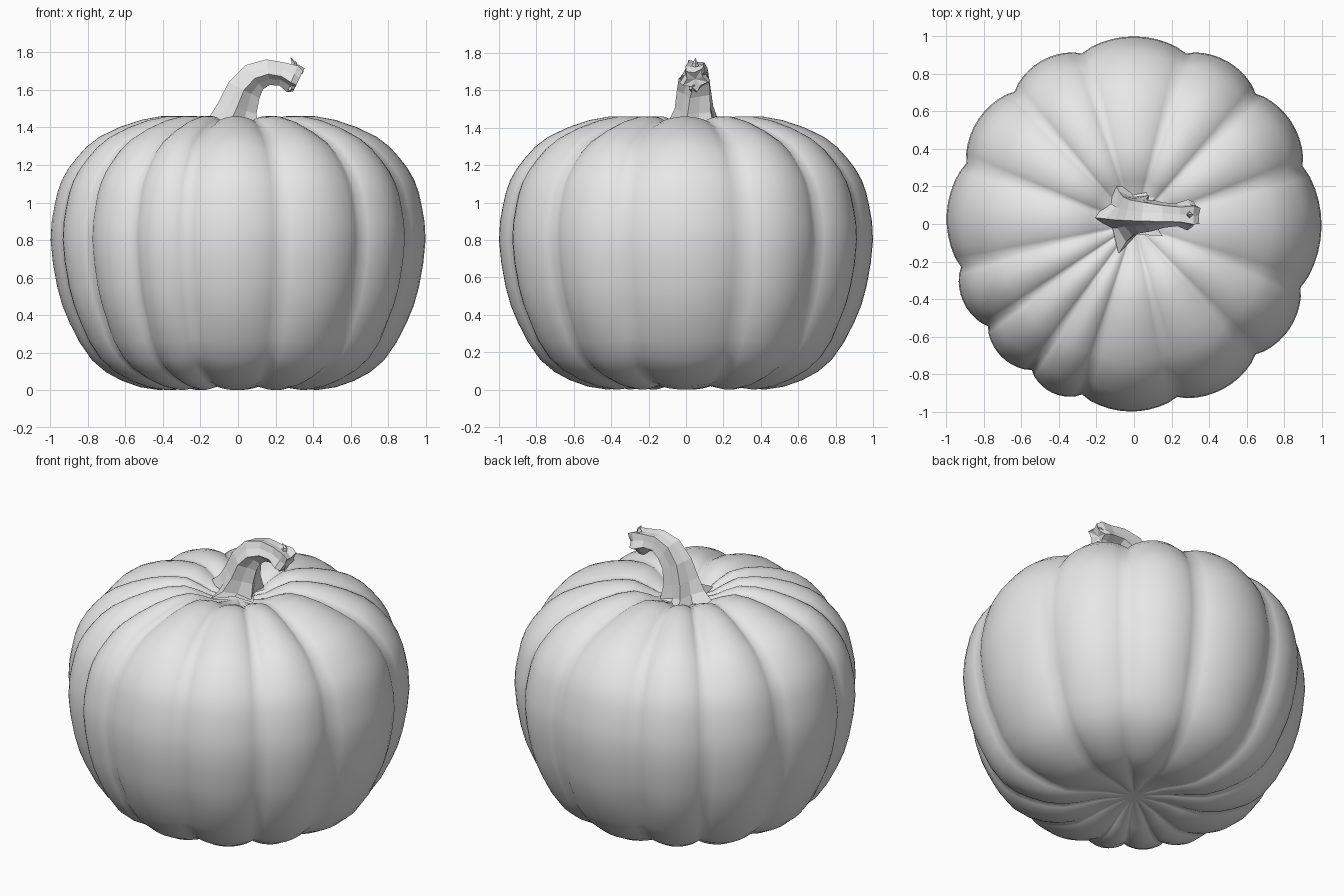
import bpy, bmesh, math, random
from mathutils import Vector

random.seed(4)
cube = bpy.data.objects.get("Cube")
if cube:
    bpy.data.objects.remove(cube)

grey = bpy.data.materials.new("plain grey")
grey.use_nodes = True
grey.diffuse_color = (0.8, 0.8, 0.8, 1)
grey.node_tree.nodes["Principled BSDF"].inputs["Base Color"].default_value = (0.8, 0.8, 0.8, 1)


def spline(points, steps):
    """Smooth curve through the points."""
    pts = [Vector(p) for p in points]
    pts = [2 * pts[0] - pts[1]] + pts + [2 * pts[-1] - pts[-2]]
    out = []
    for a, b, c, d in zip(pts, pts[1:], pts[2:], pts[3:]):
        for i in range(steps):
            t = i / steps
            out.append(0.5 * (2 * b + (c - a) * t + (2 * a - 5 * b + 4 * c - d) * t * t
                              + (3 * b - a - 3 * c + d) * t ** 3))
    return out + [pts[-2]]


def skin(name, rings, start, end, smooth):
    """Closed surface over a stack of rings, ending in two pole points."""
    bm = bmesh.new()
    rows = [[bm.verts.new(p) for p in ring] for ring in rings]
    n = len(rows[0])
    first, last = bm.verts.new(start), bm.verts.new(end)
    for j in range(n):
        k = (j + 1) % n
        for low, high in zip(rows, rows[1:]):
            bm.faces.new((low[j], low[k], high[k], high[j]))
        bm.faces.new((first, rows[0][k], rows[0][j]))
        bm.faces.new((last, rows[-1][j], rows[-1][k]))
    bmesh.ops.recalc_face_normals(bm, faces=bm.faces)
    for f in bm.faces:
        f.smooth = smooth
    mesh = bpy.data.meshes.new(name)
    bm.to_mesh(mesh)
    bm.free()
    mesh.materials.append(grey)
    obj = bpy.data.objects.new(name, mesh)
    bpy.context.collection.objects.link(obj)
    return obj


# Ribbed body: a revolved profile pressed in along uneven grooves
profile = spline([(0, .05), (.2, .035), (.42, 0), (.62, .05), (.78, .16), (.9, .36),
                  (.965, .55), (1, .8), (.98, .98), (.94, 1.12), (.86, 1.24), (.74, 1.35),
                  (.52, 1.44), (.31, 1.46), (.16, 1.39), (0, 1.36)], 2)
grooves = [19, 47, 73, 107, 132, 160, 194, 215, 235, 253, 284, 313, 339]
spokes = []
for a, b in zip(grooves, grooves[1:] + [grooves[0] + 360]):
    for i in range(10):
        t = i / 10
        depth = 0.05 * (1 - math.sin(math.pi * t) ** 0.75)
        spokes.append((math.radians(a + (b - a) * t), depth))

rings = []
for before, here, after in zip(profile, profile[1:], profile[2:]):
    along = (after - before).normalized()
    inward = Vector((-along.y, along.x))
    fade = min(1, here.x / 0.6)
    if here.y < 0.3:
        fade *= 0.7
    ring = []
    for angle, depth in spokes:
        p = here + inward * depth * fade
        ring.append((p.x * math.cos(angle), p.x * math.sin(angle), p.y))
    rings.append(ring)
skin("pumpkin_body", rings, (0, 0, .05), (0, 0, 1.36), True)

# Bent stem: ridged rings along a path of (x, z, radius, ridge height)
path = [(-.03, 1.395, .16, .3), (-.02, 1.42, .12, .2), (0, 1.5, .098, .12), (.03, 1.6, .085, .12),
        (.085, 1.67, .078, .12), (.16, 1.698, .064, .12), (.235, 1.69, .058, .15),
        (.295, 1.67, .072, .2), (.325, 1.655, .058, .25)]
rings = []
for i, (x, z, radius, ridge) in enumerate(path):
    a, b = path[max(i - 1, 0)], path[min(i + 1, len(path) - 1)]
    t = Vector((b[0] - a[0], 0, b[1] - a[1])).normalized()
    if i == 0:
        t = Vector((0, 0, 1))
    u, v = Vector((t.z, 0, -t.x)), Vector((0, 1, 0))
    ring = []
    for j in range(10):
        angle = math.radians(40 + 36 * j + 5 * i)
        r = radius * (1 + (ridge if j % 2 == 0 else -ridge)) * random.uniform(.95, 1.05)
        ring.append(Vector((x, .05, z)) + r * (u * math.cos(angle) + v * math.sin(angle)))
    rings.append(ring)
skin("stem", rings, (-.03, .05, 1.35), (.31, .05, 1.66), False)


# Torn splinters at the stem tip
def splinter(name, base, bend, tip, width):
    base, bend, tip = Vector(base), Vector(bend), Vector(tip)
    layers = []
    for centre, w in ((base, width), (bend, width * .6)):
        layers.append([centre + Vector((w * math.cos(k * math.tau / 4),
                                        w * math.sin(k * math.tau / 4), 0)) for k in range(4)])
    skin(name, layers, base, tip, False)


splinter("upper_splinter", (.29, .05, 1.71), (.3, .05, 1.745), (.28, .05, 1.775), .024)
splinter("lower_splinter", (.29, .04, 1.63), (.285, .03, 1.605), (.265, .03, 1.59), .024)
splinter("end_splinter", (.31, .08, 1.68), (.335, .085, 1.69), (.35, .08, 1.715), .02)
